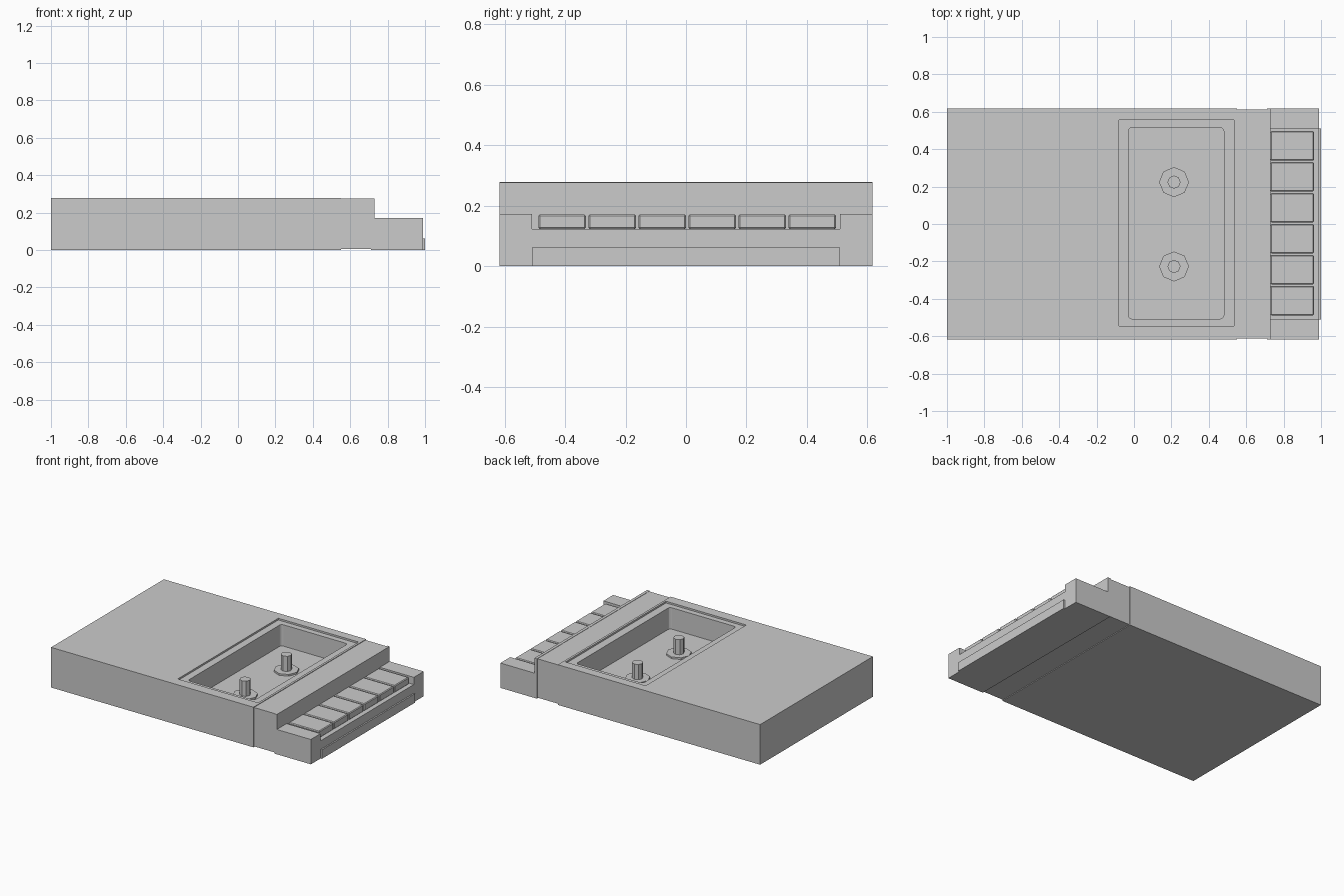
import bpy, bmesh

if "Cube" in bpy.data.objects:
    bpy.data.objects.remove(bpy.data.objects["Cube"])


def box(name, x, y, z, bevel=0.0, upright_only=False, segments=1):
    """Box from (min, max) ranges, with optional bevelled edges."""
    bm = bmesh.new()
    bmesh.ops.create_cube(bm, size=1)
    for v in bm.verts:
        v.co = [r[0] if c < 0 else r[1] for c, r in zip(v.co, (x, y, z))]
    if bevel:
        edges = [e for e in bm.edges if not upright_only
                 or abs(e.verts[0].co.z - e.verts[1].co.z) > 1e-4]
        bmesh.ops.bevel(bm, geom=edges, offset=bevel, segments=segments,
                        profile=0.5, affect='EDGES')
    mesh = bpy.data.meshes.new(name)
    bm.to_mesh(mesh)
    bm.free()
    ob = bpy.data.objects.new(name, mesh)
    bpy.context.collection.objects.link(ob)
    return ob


def cut(target, cutter):
    """Subtract the cutter from the target, then remove the cutter."""
    cutter.hide_render = True
    mod = target.modifiers.new("cut", 'BOOLEAN')
    mod.operation = 'DIFFERENCE'
    mod.solver = 'EXACT'
    mod.object = cutter
    bpy.context.view_layer.objects.active = target
    bpy.ops.object.modifier_apply(modifier=mod.name)
    bpy.data.objects.remove(cutter)


def cylinder(name, radius, sides, x, y, z0, z1):
    bpy.ops.mesh.primitive_cylinder_add(
        vertices=sides, radius=radius, depth=z1 - z0,
        location=(x, y, (z0 + z1) / 2))
    bpy.context.object.name = name


W = 0.617   # half width
H = 0.278   # full height

# Main body with a shallow frame recess and a deep well
body = box("main_body", (-1, 0.55), (-W, W), (0, H))
cut(body, box("frame_cutter", (-0.08, 0.535), (-0.545, 0.555), (H - 0.012, 0.4)))
cut(body, box("well_cutter", (-0.03, 0.48), (-0.507, 0.515), (0.118, 0.4),
              bevel=0.018, upright_only=True, segments=3))

# Slightly inset band between the body and the key section
box("inset_band", (0.55, 0.71), (-W + 0.006, W - 0.006), (0.005, H - 0.004))

# Key section: tall rear wall, lower side cheeks, sunken deck between them
deck = box("key_section", (0.71, 0.99), (-W, W), (0, H - 0.002))
cut(deck, box("step_cutter", (0.73, 1.2), (-0.8, 0.8), (0.172, 0.5)))
cut(deck, box("deck_cutter", (0.73, 1.2), (-0.51, 0.51), (0.122, 0.5)))

# Strip along the lower front edge
box("front_strip", (0.99, 1.0), (-0.51, 0.51), (0, 0.062))

# Row of six push keys
for i in range(6):
    yc = 0.004 + (i - 2.5) * 0.1655
    box(f"push_key_{i + 1}", (0.73, 0.962), (yc - 0.0785, yc + 0.0785),
        (0.122, 0.171), bevel=0.005)

# Two spindles standing on octagonal flanges
for side, y in (("left", -0.227), ("right", 0.224)):
    cylinder(f"spindle_flange_{side}", 0.08, 8, 0.214, y, 0.118, 0.13)
    cylinder(f"spindle_post_{side}", 0.035, 8, 0.214, y, 0.13, 0.235)
